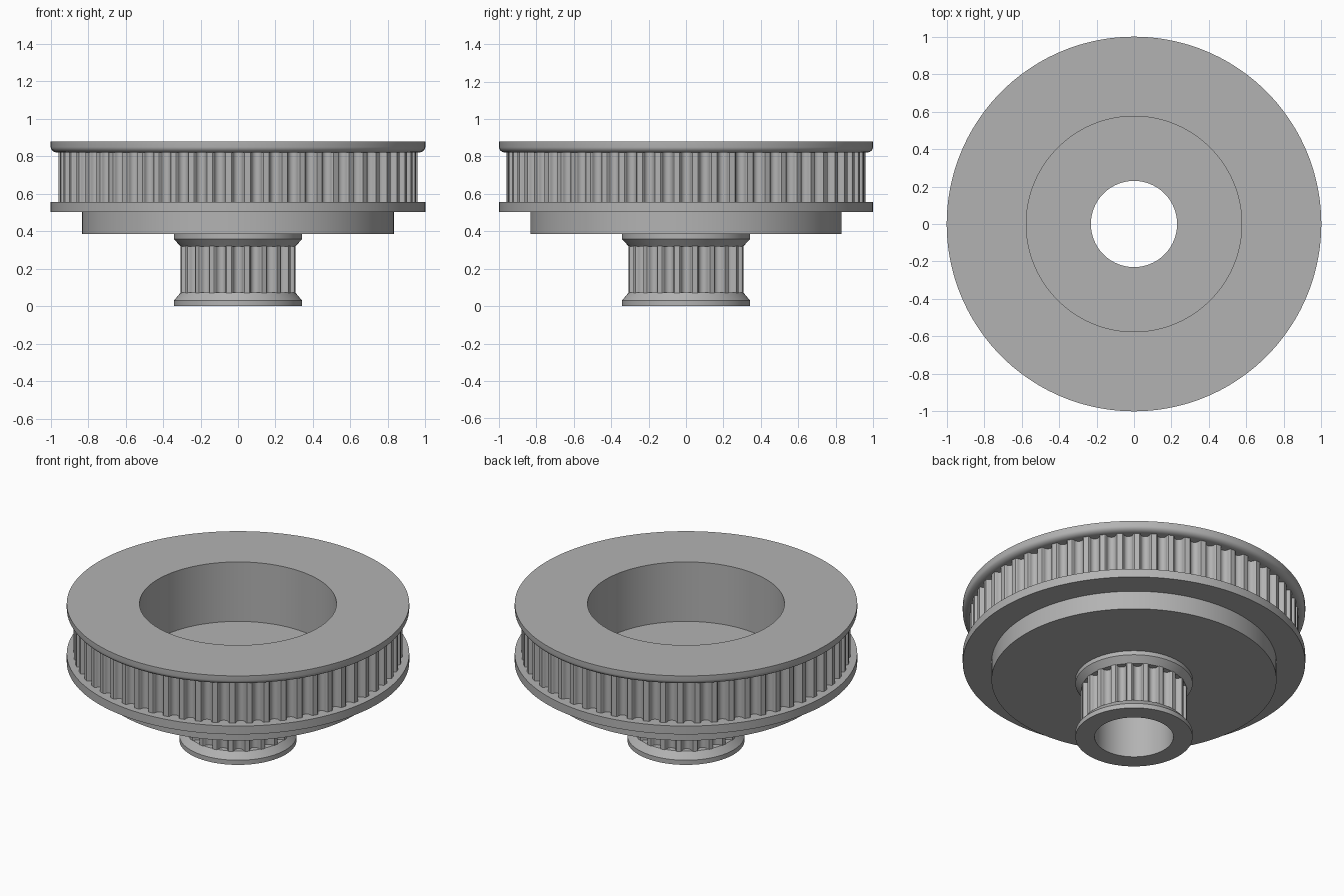
import bpy
import bmesh
from math import sin, cos, pi, radians

cube = bpy.data.objects.get("Cube")
if cube:
    bpy.data.objects.remove(cube, do_unlink=True)

metal = bpy.data.materials.new("grey metal")
metal.use_nodes = True
GREY = (0.45, 0.45, 0.45, 1)
metal.diffuse_color = GREY
metal.node_tree.nodes["Principled BSDF"].inputs["Base Color"].default_value = GREY


def ring_solid(name, rings):
    """Join equal point rings into a closed tube-shaped solid."""
    bm = bmesh.new()
    loops = [[bm.verts.new(p) for p in ring] for ring in rings]
    count = len(loops[0])
    for k, a in enumerate(loops):
        b = loops[(k + 1) % len(loops)]
        for i in range(count):
            j = (i + 1) % count
            bm.faces.new((a[i], a[j], b[j], b[i]))
    bmesh.ops.recalc_face_normals(bm, faces=bm.faces)
    mesh = bpy.data.meshes.new(name)
    bm.to_mesh(mesh)
    bm.free()
    mesh.materials.append(metal)
    obj = bpy.data.objects.new(name, mesh)
    bpy.context.collection.objects.link(obj)
    bpy.ops.object.select_all(action='DESELECT')
    obj.select_set(True)
    bpy.context.view_layer.objects.active = obj
    bpy.ops.object.shade_smooth_by_angle(angle=radians(32))
    return obj


def lathe(name, profile, segments=144):
    """Revolve a closed (radius, height) profile about z."""
    turns = [2 * pi * i / segments for i in range(segments)]
    return ring_solid(name, [[(r * cos(t), r * sin(t), z) for t in turns]
                             for r, z in profile])


def tooth_band(name, teeth, radius, core, low, high):
    """Ring with evenly spaced round-bottomed belt grooves."""
    root = 0.028
    half = [(0.035, 0), (0.031, 0.003)]
    half += [(root * sin(a), 0.01 + root * cos(a))
             for a in (pi / 2 * k / 5 for k in range(5, 0, -1))]
    groove = [(-u, d) for u, d in half] + [(0, 0.01 + root)] + half[::-1]
    outline = []
    for i in range(teeth):
        for u, depth in groove:
            outline.append((2 * pi * i / teeth + u / radius - pi / 2, radius - depth))
    outer = [(r * cos(t), r * sin(t)) for t, r in outline]
    inner = [(core * cos(t), core * sin(t)) for t, _ in outline]
    return ring_solid(name, [[(x, y, z) for x, y in ring] for ring, z in
                             ((outer, low), (outer, high), (inner, high), (inner, low))])


BORE = 0.23
POCKET = 0.575

# Large pulley: hub disc, lower flange, core and rounded upper flange
rounded_edge = [(0.962 + 0.038 * sin(a), 0.85 - 0.03 * cos(a))
                for a in (pi / 2 * k / 6 for k in range(7))]
lathe("large_pulley_body", [
    (BORE, 0.385), (0.832, 0.385), (0.832, 0.503), (1, 0.503), (1, 0.557),
    (0.9, 0.557), (0.9, 0.82)] + rounded_edge +
    [(1, 0.88), (POCKET, 0.88), (POCKET, 0.497), (BORE, 0.497)])
tooth_band("large_pulley_teeth", 60, 0.96, 0.89, 0.55, 0.825)

# Small pulley: two bevelled flanges on a bored core
lathe("small_pulley_body", [
    (BORE, 0), (0.342, 0), (0.342, 0.03), (0.307, 0.072), (0.26, 0.072),
    (0.26, 0.32), (0.307, 0.32), (0.342, 0.358), (0.342, 0.385), (BORE, 0.385)])
tooth_band("small_pulley_teeth", 20, 0.309, 0.25, 0.068, 0.324)
